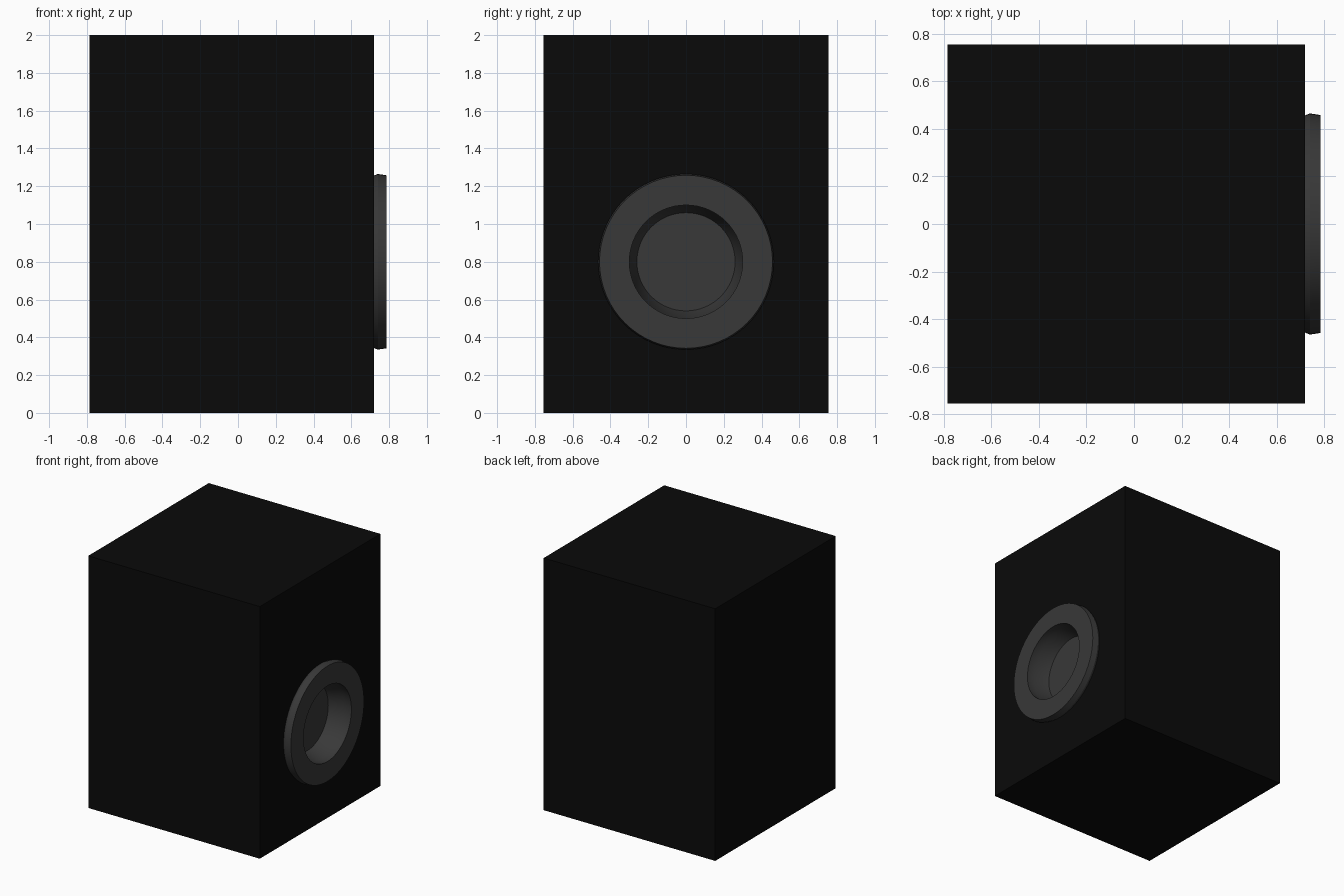
import bpy
import math
from mathutils import Matrix

if "Cube" in bpy.data.objects:
    bpy.data.objects.remove(bpy.data.objects["Cube"])

SIDES = 64
FACE_X = 0.72
CENTRE_Z = 0.8


def material(name, value):
    mat = bpy.data.materials.new(name)
    mat.diffuse_color = (value, value, value, 1)
    mat.use_nodes = True
    mat.node_tree.nodes["Principled BSDF"].inputs["Base Color"].default_value = mat.diffuse_color
    return mat


def lathe(name, profile, mat):
    """Spin (radius, x) points around the x axis line through the port centre."""
    verts, faces = [], []
    for r, x in profile:
        for i in range(SIDES):
            a = 2 * math.pi * i / SIDES
            verts.append((x, r * math.cos(a), CENTRE_Z + r * math.sin(a)))
    for k in range(len(profile) - 1):
        for i in range(SIDES):
            j = (i + 1) % SIDES
            faces.append((k * SIDES + i, k * SIDES + j,
                          (k + 1) * SIDES + j, (k + 1) * SIDES + i))
    last = (len(profile) - 1) * SIDES
    faces.append([last + i for i in range(SIDES)])
    mesh = bpy.data.meshes.new(name)
    mesh.from_pydata(verts, [], faces)
    mesh.materials.append(mat)
    obj = bpy.data.objects.new(name, mesh)
    bpy.context.collection.objects.link(obj)
    bpy.ops.object.select_all(action='DESELECT')
    obj.select_set(True)
    bpy.context.view_layer.objects.active = obj
    bpy.ops.object.shade_smooth_by_angle(angle=math.radians(30))
    return obj


black = material("black", 0.003)
charcoal = material("charcoal", 0.04)

# Main block
bpy.ops.mesh.primitive_cube_add(size=1)
block = bpy.context.object
block.name = "block"
block.data.transform(Matrix.Translation((-0.0325, 0, 1))
                     @ Matrix.Diagonal((1.505, 1.51, 2, 1)))
block.data.materials.append(black)

# Round pocket cut into the right side
bpy.ops.mesh.primitive_cylinder_add(vertices=SIDES, radius=0.32, depth=0.4,
                                    location=(FACE_X + 0.07, 0, CENTRE_Z),
                                    rotation=(0, math.pi / 2, 0))
cutter = bpy.context.object
cutter.name = "pocket_cutter"
cutter.hide_render = True
cutter.hide_set(True)
cut = block.modifiers.new("pocket", 'BOOLEAN')
cut.operation = 'DIFFERENCE'
cut.solver = 'EXACT'
cut.object = cutter

# Raised ring, tapering throat and flat end disc
lathe("port_ring",
      [(0.455, FACE_X - 0.005), (0.465, 0.74), (0.458, 0.785), (0.30, 0.785),
       (0.30, FACE_X), (0.26, 0.61)], charcoal)
